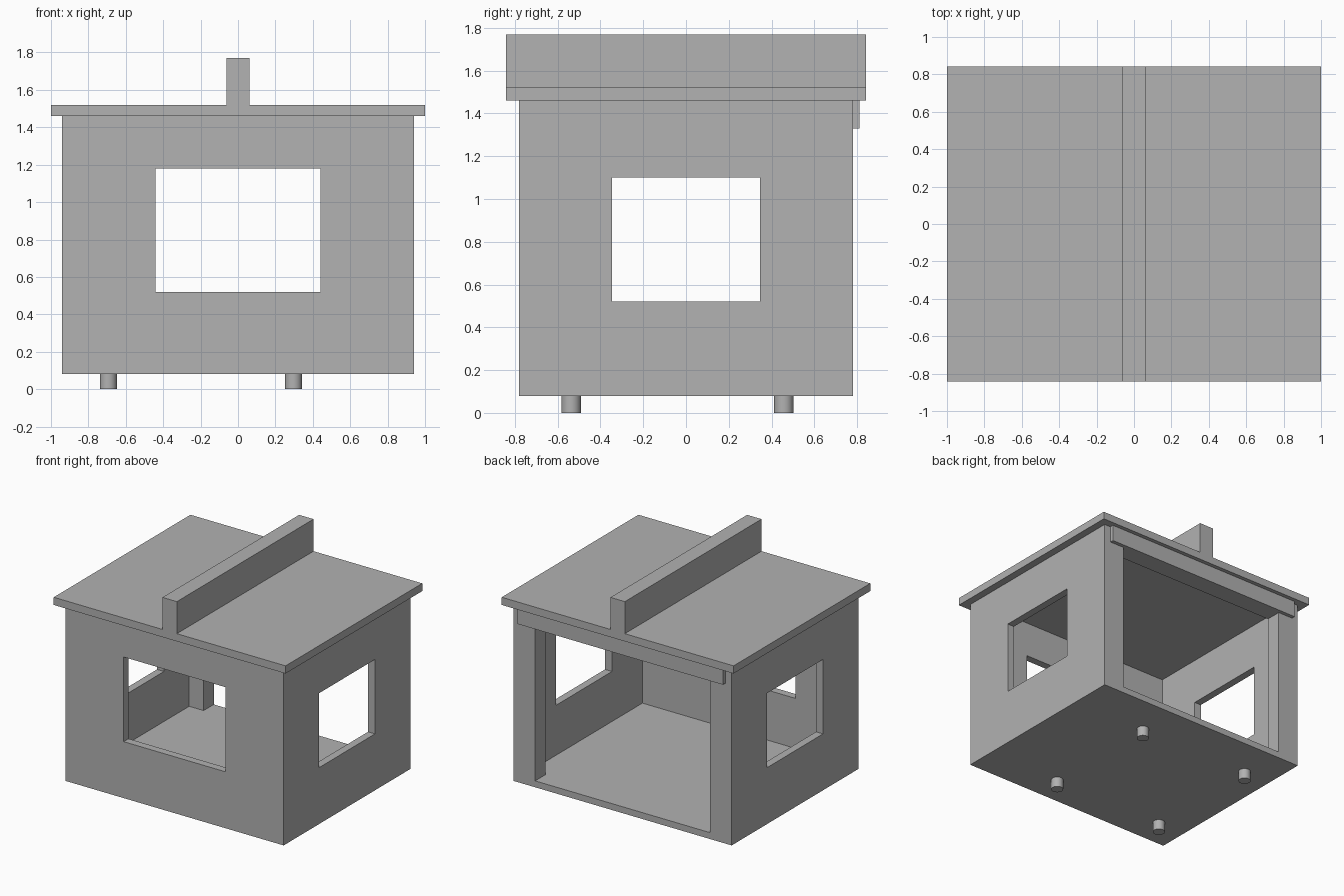
import bpy
import bmesh
import math

default = bpy.data.objects.get("Cube")
if default:
    bpy.data.objects.remove(default, do_unlink=True)

# Single flat colour
grey = bpy.data.materials.new("plain_grey")
grey.use_nodes = True
colour = (0.445, 0.445, 0.445, 1)
grey.diffuse_color = colour
grey.node_tree.nodes["Principled BSDF"].inputs["Base Color"].default_value = colour


def box(name, x, y, z):
    """Box from (min, max) pairs along each axis."""
    bm = bmesh.new()
    bmesh.ops.create_cube(bm, size=1)
    for v in bm.verts:
        v.co = [rng[0] if c < 0 else rng[1] for c, rng in zip(v.co, (x, y, z))]
    mesh = bpy.data.meshes.new(name)
    bm.to_mesh(mesh)
    bm.free()
    mesh.materials.append(grey)
    obj = bpy.data.objects.new(name, mesh)
    bpy.context.collection.objects.link(obj)
    return obj


def carve(target, x, y, z):
    """Cut a box-shaped opening out of the target."""
    cutter = box("cutter", x, y, z)
    cutter.hide_render = True
    mod = target.modifiers.new("opening", 'BOOLEAN')
    mod.operation = 'DIFFERENCE'
    mod.solver = 'EXACT'
    mod.object = cutter
    bpy.context.view_layer.update()
    evaluated = target.evaluated_get(bpy.context.evaluated_depsgraph_get())
    result = bpy.data.meshes.new_from_object(evaluated)
    target.modifiers.clear()
    target.data = result
    bpy.data.objects.remove(cutter, do_unlink=True)


BASE, FLOOR, EAVE = 0.08, 0.13, 1.46

# Cabin shell: floor, thin walls and a thicker rear frame
cabin = box("cabin_walls", (-0.94, 0.94), (-0.78, 0.78), (BASE, EAVE))
carve(cabin, (-0.88, 0.88), (-0.72, 0.655), (FLOOR, 1.6))
carve(cabin, (-0.755, 0.755), (0.5, 0.9), (FLOOR, 1.33))      # rear doorway
carve(cabin, (-0.44, 0.44), (-0.9, -0.6), (0.52, 1.18))       # front window
carve(cabin, (-1.1, 1.1), (-0.345, 0.345), (0.52, 1.10))      # side windows

# Flat roof with a raised centre fin
box("roof_slab", (-1, 1), (-0.842, 0.842), (EAVE, 1.52))
box("roof_fin", (-0.062, 0.062), (-0.842, 0.842), (1.52, 1.77))

# Rail over the rear doorway
box("rear_rail", (-0.885, 0.885), (0.78, 0.81), (1.33, EAVE))

# Round feet
for side, x in (("right", -0.693), ("left", 0.297)):
    for end, y in (("front", -0.537), ("back", 0.457)):
        bpy.ops.mesh.primitive_cylinder_add(
            vertices=32, radius=0.045, depth=BASE, location=(x, y, BASE / 2))
        foot = bpy.context.object
        foot.name = f"{end}_{side}_foot"
        foot.data.materials.append(grey)
        bpy.ops.object.shade_smooth_by_angle(angle=math.radians(30))
